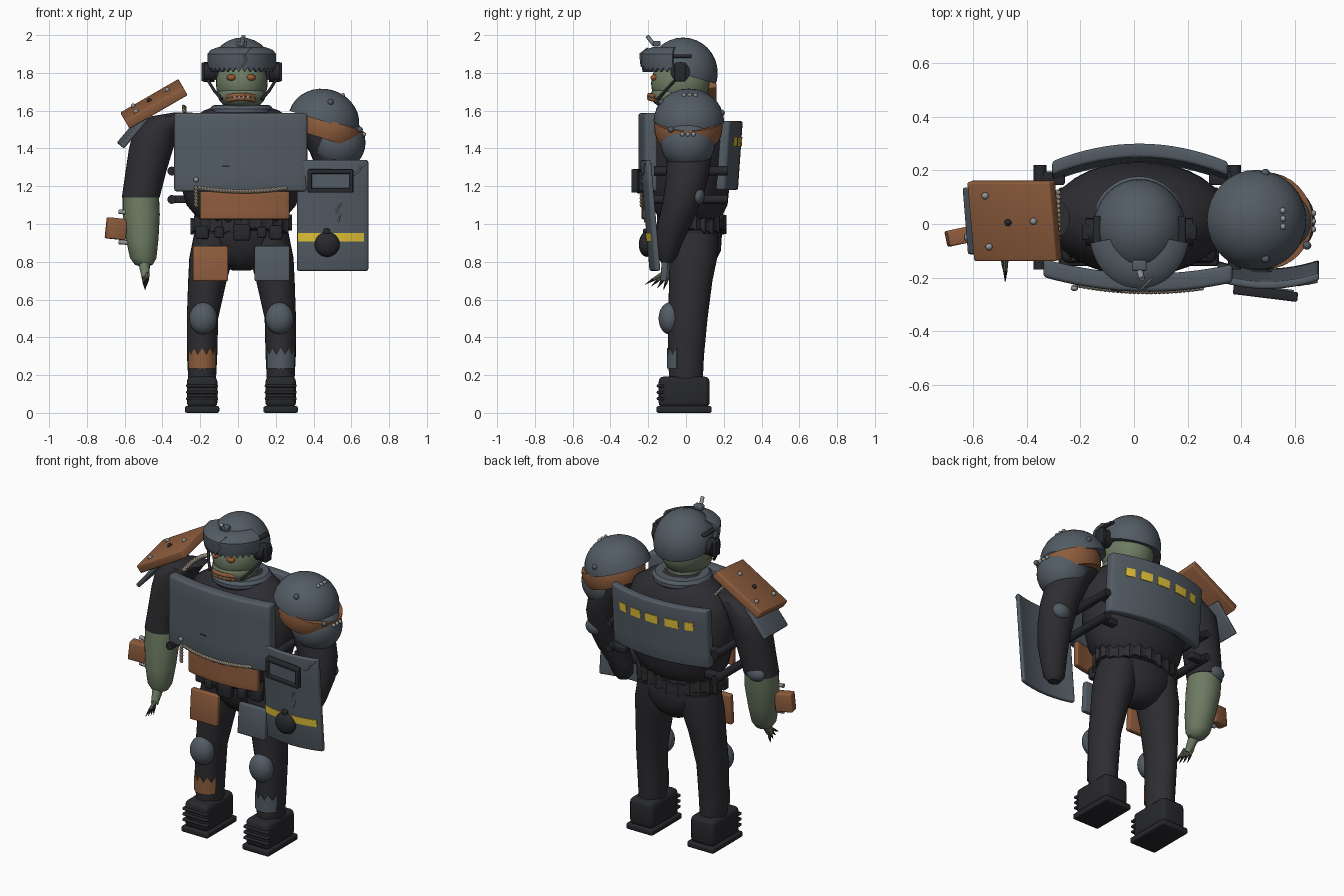
import bpy, bmesh, math
from mathutils import Vector, Matrix, Euler

if "Cube" in bpy.data.objects:
    bpy.data.objects.remove(bpy.data.objects["Cube"])

def material(name, rgb):
    m = bpy.data.materials.new(name)
    m.diffuse_color = (*rgb, 1)
    m.use_nodes = True
    m.node_tree.nodes["Principled BSDF"].inputs["Base Color"].default_value = m.diffuse_color
    return m

STEEL = material("steel", (0.086, 0.107, 0.128))
CLOTH = material("dark_cloth", (0.027, 0.026, 0.031))
BLACK = material("black_metal", (0.020, 0.021, 0.025))
GREEN = material("green_skin", (0.150, 0.195, 0.122))
RUST = material("rust", (0.275, 0.110, 0.047))
YELLOW = material("yellow_paint", (0.78, 0.56, 0.04))
TAN = material("rope_tan", (0.42, 0.35, 0.27))
BOLT = material("bolt_grey", (0.28, 0.29, 0.30))
EYE = material("orange_eye", (0.32, 0.10, 0.03))
CX = 0.018  # body midline

def make(name, bm, mat):
    bmesh.ops.recalc_face_normals(bm, faces=bm.faces)
    me = bpy.data.meshes.new(name)
    bm.to_mesh(me)
    bm.free()
    me.materials.append(mat)
    ob = bpy.data.objects.new(name, me)
    bpy.context.collection.objects.link(ob)
    return ob

def place(loc, rot=(0, 0, 0), size=(1, 1, 1)):
    return Matrix.LocRotScale(Vector(loc), Euler([math.radians(a) for a in rot]), Vector(size))

def bevel(bm, width):
    edges = [e for e in bm.edges if e.calc_face_angle(0) > 0.9]
    bmesh.ops.bevel(bm, geom=edges, offset=width, segments=3, profile=0.5, affect='EDGES')

def box(name, loc, size, mat, rot=(0, 0, 0), b=0.008):
    bm = bmesh.new()
    bmesh.ops.create_cube(bm, size=1, matrix=Matrix.Diagonal((*size, 1)))
    if b:
        bevel(bm, b)
    bm.transform(place(loc, rot))
    return make(name, bm, mat)

def ball(name, loc, radii, mat, cuts=(), seg=32, rot=(0, 0, 0)):
    """Ellipsoid; each cut is (point, normal) and keeps the normal side."""
    bm = bmesh.new()
    bmesh.ops.create_uvsphere(bm, u_segments=seg, v_segments=seg // 2, radius=1)
    bm.transform(place(loc, rot, radii))
    for p, n in cuts:
        geom = bm.verts[:] + bm.edges[:] + bm.faces[:]
        r = bmesh.ops.bisect_plane(bm, geom=geom, plane_co=p, plane_no=n, clear_inner=True)
        edges = [g for g in r["geom_cut"] if isinstance(g, bmesh.types.BMEdge)]
        bmesh.ops.edgeloop_fill(bm, edges=edges)
    return make(name, bm, mat)

def path(name, pts, r, mat, r2=None, seg=12):
    """Straight rods joined end to end; r2 tapers the rods."""
    bm = bmesh.new()
    for p, q in zip(pts, pts[1:]):
        p, q = Vector(p), Vector(q)
        m = Matrix.Translation((p + q) / 2) @ (q - p).to_track_quat('Z', 'Y').to_matrix().to_4x4()
        bmesh.ops.create_cone(bm, cap_ends=True, segments=seg, radius1=r,
                              radius2=r if r2 is None else r2, depth=(q - p).length, matrix=m)
    for p in pts[1:-1]:
        bmesh.ops.create_uvsphere(bm, u_segments=seg, v_segments=6, radius=r, matrix=Matrix.Translation(p))
    return make(name, bm, mat)

def loft(name, rings, mat, n=32):
    """Skin over level ellipses given as (x, y, z, rx, ry)."""
    bm = bmesh.new()
    loops = [[bm.verts.new((x + rx * math.cos(k * math.tau / n), y + ry * math.sin(k * math.tau / n), z))
              for k in range(n)] for x, y, z, rx, ry in rings]
    for a, b in zip(loops, loops[1:]):
        for k in range(n):
            bm.faces.new((a[k], a[(k + 1) % n], b[(k + 1) % n], b[k]))
    bm.faces.new(loops[0])
    bm.faces.new(loops[-1])
    return make(name, bm, mat)

def sheet(name, f, nu, nv, t, mat, b=0):
    """Thick curved sheet; f(u, v, odd, depth) gives a point."""
    bm = bmesh.new()
    A, B = [[[bm.verts.new(f(i / nu, j / nv, i % 2, d)) for j in range(nv + 1)]
             for i in range(nu + 1)] for d in (0, t)]
    for L in (A, B):
        for i in range(nu):
            for j in range(nv):
                bm.faces.new((L[i][j], L[i + 1][j], L[i + 1][j + 1], L[i][j + 1]))
    rim = [(i, 0) for i in range(nu)] + [(nu, j) for j in range(nv)]
    rim += [(i, nv) for i in range(nu, 0, -1)] + [(0, j) for j in range(nv, 0, -1)]
    for (i, j), (k, l) in zip(rim, rim[1:] + rim[:1]):
        bm.faces.new((A[i][j], A[k][l], B[k][l], B[i][j]))
    bmesh.ops.recalc_face_normals(bm, faces=bm.faces)
    if b:
        bevel(bm, b)
    return make(name, bm, mat)

def panel(name, x0, x1, z0, z1, y, t, mat, b=0, nu=16):
    """Sheet over an x-z rectangle on the surface y(x, z)."""
    def f(u, v, odd, d):
        x, z = x0 + (x1 - x0) * u, z0 + (z1 - z0) * v
        return x, y(x, z) + d, z
    return sheet(name, f, nu, 4, t, mat, b)

def beads(name, pts, mat, rot=(0, 35, 0)):
    for k, p in enumerate(pts):
        ball(f"{name}_{k}", p, (0.015, 0.011, 0.010), mat, seg=8, rot=rot)

# --- torso, hips and collar
loft("torso", [(CX, 0.02, z, rx, ry) for z, rx, ry in
     ((1.0, .2, .14), (1.04, .24, .17), (1.1, .29, .2), (1.25, .335, .215), (1.42, .34, .21),
      (1.53, .3, .18), (1.6, .2, .14), (1.63, .12, .1))], CLOTH)
loft("hips", [(CX, y, z, rx, ry) for y, z, rx, ry in
     ((.05, .755, .05, .05), (.05, .79, .12, .1), (.045, .86, .2, .14), (.04, .94, .25, .15), (.03, 1.03, .24, .15))], CLOTH)
loft("collar", [(CX, .01, z, r, r) for z, r in ((1.575, .155), (1.59, .168), (1.61, .168), (1.628, .152), (1.63, .135))], STEEL)

# --- belt, ragged hem and pouches
loft("belt", [(CX, .03, z, .245 + d, .16 + d) for z, d in ((.965, 0), (.975, .014), (.995, .014), (1.005, 0))], BLACK)
def hem(u, v, odd, d):
    a, r = u * math.tau, .014 - d + .012 * odd
    wave = .012 * math.sin(5 * a)
    return CX + (.245 + r) * math.sin(a), .03 - (.16 + r) * math.cos(a), .975 + .045 * v + odd * .02 * (2 * v - 1) + wave
sheet("ragged_hem", hem, 48, 2, .015, CLOTH)
for k, (x, w, h) in enumerate(((-.19, .07, .07), (-.1, .05, .06), (.02, .09, .085), (.125, .05, .06), (.2, .07, .075))):
    y = .03 - .18 * math.sqrt(1 - ((x - CX) / .26) ** 2)
    box(f"pouch_{k}", (x, y, .955), (w, .05, h), BLACK, b=.012)

# --- legs, boots, knee pads, thigh plates, shin patches
for s, tag, paint in ((-1, "left", RUST), (1, "right", STEEL)):
    loft(f"{tag}_leg", [(CX + s * d, y, z, rx, ry) for d, y, z, rx, ry in
         ((.208, 0, .15, .072, .088), (.208, 0, .3, .08, .095), (.206, .01, .5, .083, .104),
          (.18, .025, .7, .102, .115), (.16, .035, .82, .116, .13), (.14, .04, .95, .11, .13))], CLOTH)
    X = CX + s * .208
    box(f"{tag}_boot", (X, -.01, .11), (.162, .27, .165), BLACK, b=.028)
    box(f"{tag}_sole", (X, -.01, .018), (.182, .292, .036), BLACK, b=.01)
    for k in range(3):
        box(f"{tag}_boot_strap_{k}", (X, -.135, .075 + .034 * k), (.169, .04, .016), BLACK, b=.006)
    ball(f"{tag}_knee_pad", (X + s * -.006, -.085, .5), (.074, .06, .085), STEEL)
    box(f"{tag}_thigh_plate", (CX + s * .163, -.112, .79), (.186, .035, .185), paint, rot=(-4, 0, 0))
    def patch(u, v, odd, d, X=X):
        a = math.radians(-60 + 120 * u)
        return X + (.084 - d) * math.sin(a), -(.1 - d) * math.cos(a), .235 + .108 * v - .035 * odd * v
    sheet(f"{tag}_shin_patch", patch, 8, 2, .015, paint)

# --- chest, belly and back plates
chest = lambda x, z: -.252 + .045 * ((x - .015) / .355) ** 2 - .01 * (x - .015) / .355
back = lambda x, z: .243 + .025 * (z - 1.18) / .36 - .068 * ((x - .02) / .33) ** 2
panel("chest_plate", -.338, .367, 1.172, 1.587, chest, .068, STEEL, b=.014)
panel("chest_slot", -.085, -.045, 1.303, 1.309, lambda x, z: chest(x, z) - .003, .006, BLACK, nu=2)
panel("back_plate", -.305, .35, 1.18, 1.545, lambda x, z: back(x, z) - .02, .052, STEEL, b=.012)
for k, (x, w) in enumerate(((.245, .055), (.145, .075), (.03, .085), (-.1, .085), (-.205, .05))):
    panel(f"back_mark_{k}", x - w / 2, x + w / 2, 1.41, 1.46, lambda x, z: back(x, z) + .03, .006, YELLOW, nu=4)
panel("belly_plate", -.2, .272, 1.025, 1.18, lambda x, z: -.235 + .035 * ((x - .04) / .24) ** 2, .035, RUST, b=.008)
beads("belly_rope", [(-.2 + .0155 * k, chest(-.2 + .0155 * k, 0) + .001, 1.172 + .018 * (k / 14.5 - 1) ** 2)
                     for k in range(30)], TAN)
beads("hanging_rope", [(-.222, -.235, 1.1 + .018 * k) for k in range(6)], TAN, rot=(0, 60, 0))
ball("rope_knob", (-.222, -.24, 1.235), (.014, .01, .014), BOLT, seg=12)
for s, X in (("left", -.35), ("right", .375)):
    for k, z in enumerate((1.28, 1.13)):
        path(f"{s}_side_strap_{k}", [(X, -.17, z), (X, .22, z)], .024, BLACK)
        box(f"{s}_strap_link_{k}", (X * .88, .17, z), (.1, .05, .04), BLACK)

# --- head and face
loft("neck", [(CX, -.01, 1.57, .1, .1), (CX, -.02, 1.7, .1, .1)], GREEN)
ball("head", (.02, -.03, 1.745), (.137, .155, .145), GREEN)
ball("jaw", (.02, -.065, 1.68), (.126, .122, .074), GREEN)
for s in (-1, 1):
    ball(f"eye_{s}", (.017 + s * .052, -.168, 1.775), (.025, .02, .017), EYE, seg=16)
for k, z in enumerate((1.683, 1.665)):
    path(f"lip_{k}", [(.017 + .072 * t, -.195 + .035 * t * t, z - .01 * t * t) for t in (-1, -.6, -.2, .2, .6, 1)], .012, RUST)
for k in range(6):
    t = (k - 2.5) / 3
    box(f"tooth_{k}", (.017 + .072 * t, -.203 + .035 * t * t, 1.674 - .01 * t * t), (.01, .01, .01), TAN, b=0)

# --- helmet, ragged brow visor and headset
ball("helmet", (.02, -.016, 1.8), (.173, .184, .187), STEEL, [((.02, -.17, 1.84), (0, .3, 1))])
def visor(u, v, odd, d):
    a = math.radians(-80 + 160 * u)
    z, r = ((1.805, .95), (1.85, .99), (1.9, 1.0), (1.922, .9), (1.938, .66))[round(v * 4)]
    return .02 + (.185 * r - d) * math.sin(a), -.035 - (.205 * r - d) * math.cos(a), z + odd * .022 * (v < .1)
sheet("brow_visor", visor, 30, 4, .022, STEEL)
box("helmet_bracket", (.02, -.155, 1.955), (.055, .04, .03), STEEL)
path("bracket_pin", [(.02, -.17, 1.95), (.03, -.205, 1.995)], .011, BOLT)
path("visor_crack", [(.02, -.236, 1.835), (.045, -.24, 1.87), (.03, -.242, 1.9), (.065, -.205, 1.93)], .005, BOLT, seg=6)
for s, tag in ((-1, "left"), (1, "right")):
    X = lambda d: .02 + s * d
    path(f"{tag}_ear_cup", [(X(.145), -.03, 1.805), (X(.2), -.03, 1.805)], .052, BLACK, seg=24)
    box(f"{tag}_ear_block", (X(.2), -.03, 1.805), (.028, .06, .1), BLACK)
    box(f"{tag}_helmet_rail", (X(.158), -.04, 1.888), (.03, .14, .018), BLACK)
    path(f"{tag}_chin_strap", [(X(.185), -.05, 1.77), (X(.145), -.11, 1.705), (X(.105), -.15, 1.66)], .008, BLACK)

# --- bare arm with claws and wrist device
loft("left_sleeve", [(-.29, .02, 1.59, .05, .07), (-.36, .02, 1.57, .1, .1), (-.43, .02, 1.5, .122, .115),
     (-.46, .015, 1.4, .117, .11), (-.487, .01, 1.28, .108, .105), (-.515, 0, 1.14, .1, .1)], CLOTH)
loft("left_forearm", [(-.515, 0, 1.165, .096, .094), (-.512, -.01, 1.05, .098, .098), (-.507, -.03, .92, .086, .087),
     (-.502, -.043, .82, .07, .07), (-.498, -.048, .785, .048, .048), (-.497, -.05, .772, .015, .015)], GREEN)
path("left_hand", [(-.498, -.06, .81), (-.49, -.115, .715)], .034, GREEN, r2=.02)
for k in range(4):
    a, c = Vector((-.503 + .008 * k, -.09 - .012 * k, .735)), Vector((-.492 + .004 * k, -.12 - .032 * k, .65 + .01 * k))
    path(f"finger_{k}", [a, a.lerp(c, .55)], .012, GREEN, r2=.008, seg=8)
    path(f"claw_{k}", [a.lerp(c, .5), c], .009, BLACK, r2=.001, seg=8)
ball("left_elbow_patch", (-.53, .075, 1.16), (.06, .036, .045), STEEL, seg=16)
box("wrist_device", (-.645, -.045, .975), (.105, .06, .112), RUST, rot=(0, 6, 12))
for z in (.9, 1.06):
    path(f"wrist_pin_{z}", [(-.57, -.05, z), (-.632, -.05, z + .005)], .012, BOLT)

# --- flat shoulder plates
box("rust_shoulder_plate", (-.445, .012, 1.636), (.355, .3, .05), RUST, rot=(10, -30, 0))
box("lower_shoulder_plate", (-.555, .012, 1.495), (.21, .25, .025), STEEL, rot=(6, -50, 0))
for k, (x, y) in enumerate(((-.555, .105), (-.375, .01), (-.54, -.085), (-.47, .005))):
    ball(f"shoulder_bolt_{k}", (x, y, 1.667 + .577 * (x + .445) + .2 * y), (.014,) * 3, BLACK if k == 3 else BOLT, seg=10)
beads("shoulder_rope", [(-.285, -.12 + .017 * k, 1.6 + .02 * math.sin(k / 14 * math.pi)) for k in range(15)], TAN)

# --- domed shoulder armour
N = Vector((math.sin(.3), 0, math.cos(.3)))
C, D = Vector((.454, .015, 1.543)), Vector((.487, .012, 1.515))
ball("shoulder_dome", C, (.19, .187, .172), STEEL, [(C, N)], rot=(0, 17, 0))
ball("shoulder_band", D, (.181,) * 3, RUST, [(D - N * .07, N), (D + N * .03, -N)])
ball("shoulder_lower", (.53, .01, 1.43), (.145,) * 3, STEEL)
for k in range(3):
    for j, p in enumerate(((.555, -.01 + .03 * k, 1.682), (.668, -.02 + .03 * k, 1.475))):
        ball(f"dome_bolt_{j}_{k}", p, (.012,) * 3, BOLT, seg=10)
for k, p in enumerate(((.49, -.13, 1.645), (.49, .19, 1.59), (.645, -.08, 1.5))):
    ball(f"dome_stud_{k}", p, (.016,) * 3, STEEL, seg=12)

# --- shield arm
loft("right_arm", [(.42, .01, 1.5, .12, .12), (.5, .02, 1.38, .12, .12), (.545, .005, 1.24, .108, .112), (.555, -.02, 1.12, .1, .102),
     (.54, -.06, 1.0, .086, .09), (.512, -.09, .9, .072, .07), (.5, -.1, .83, .062, .056), (.5, -.1, .795, .035, .03)], CLOTH)
ball("right_elbow_patch", (.58, .06, 1.15), (.058, .04, .05), STEEL, seg=16)

# --- riot shield with window, stripe, boss and cracks
guard = lambda x, z: -.243 + .034 * ((x - .495) / .2) ** 2 + .05 * (1.34 - z) / .59
panel("shield", .312, .69, .752, 1.338, guard, .028, STEEL, b=.01)
panel("shield_stripe", .316, .668, .908, .952, lambda x, z: guard(x, z) - .004, .007, YELLOW)
box("window_glass", (.49, -.248, 1.228), (.21, .03, .1), STEEL, rot=(0, 0, -7), b=0)
for s in (-1, 1):
    box(f"window_bar_{s}", (.49, -.258, 1.228 + s * .05), (.24, .036, .024), BLACK, rot=(0, 0, -7), b=.006)
    box(f"window_post_{s}", (.49 + s * .109, -.258 - s * .013, 1.228), (.022, .036, .12), BLACK, rot=(0, 0, -7), b=.006)
ball("shield_boss", (.472, -.208, .892), (.066, .042, .066), BLACK)
box("boss_hook", (.47, -.215, .96), (.035, .025, .03), BLACK)
for k, pts in enumerate((((.545, 1.11), (.52, 1.07), (.54, 1.05), (.53, 1.01)), ((.61, 1.26), (.64, 1.28), (.65, 1.3), (.682, 1.33)))):
    path(f"shield_crack_{k}", [(x, guard(x, z) - .003, z) for x, z in pts], .005, BOLT, seg=6)

# --- smooth shading with sharp edges kept
bpy.ops.object.select_all(action='SELECT')
bpy.context.view_layer.objects.active = bpy.data.objects["torso"]
bpy.ops.object.shade_smooth_by_angle(angle=math.radians(40))
